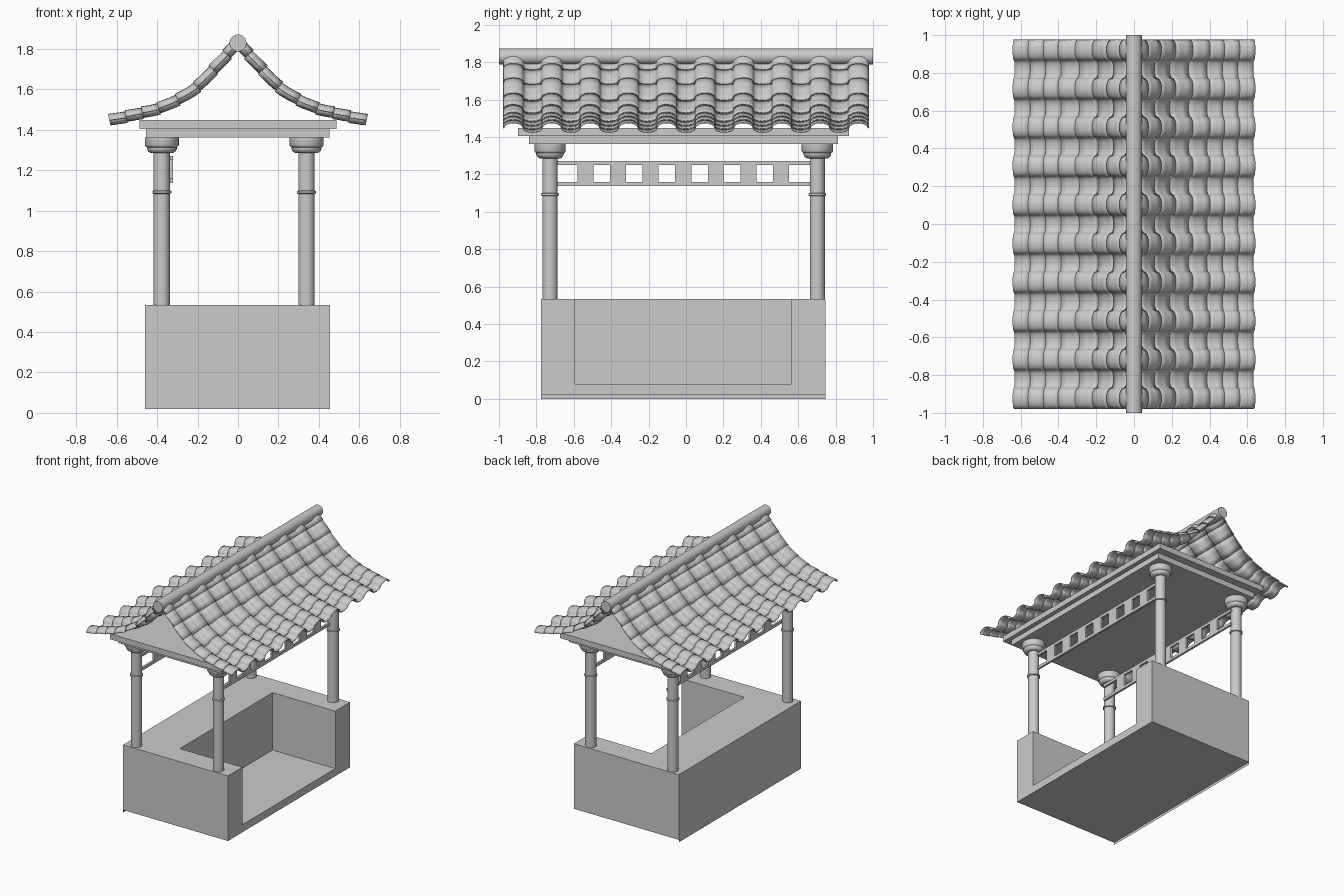
import bpy, bmesh, math
from mathutils import Vector, Matrix

if "Cube" in bpy.data.objects:
    bpy.data.objects.remove(bpy.data.objects["Cube"])


def finish(bm, name, smooth=False):
    bmesh.ops.recalc_face_normals(bm, faces=bm.faces)
    me = bpy.data.meshes.new(name)
    bm.to_mesh(me)
    bm.free()
    ob = bpy.data.objects.new(name, me)
    bpy.context.collection.objects.link(ob)
    if smooth:
        bpy.ops.object.select_all(action='DESELECT')
        ob.select_set(True)
        bpy.context.view_layer.objects.active = ob
        bpy.ops.object.shade_smooth_by_angle(angle=math.radians(40))
    return ob


def add_box(bm, lo, hi):
    lo, hi = Vector(lo), Vector(hi)
    vs = bmesh.ops.create_cube(bm, size=1)['verts']
    for v in vs:
        v.co = Vector([v.co[i] * (hi[i] - lo[i]) + (hi[i] + lo[i]) / 2 for i in range(3)])


def box(name, lo, hi):
    bm = bmesh.new()
    add_box(bm, lo, hi)
    return finish(bm, name)


# Counter base with an open recess on the +x side
base = box("counter_base", (-.46, -.775, .02), (.455, .747, .533))
cutter = box("recess_cutter", (-.092, -.594, .08), (.6, .562, .7))
cutter.hide_render = True
cutter.display_type = 'WIRE'
cut = base.modifiers.new("recess", 'BOOLEAN')
cut.object = cutter
cut.operation = 'DIFFERENCE'
cut.solver = 'EXACT'

# Thin skirt below the back wall
bm = bmesh.new()
bm.faces.new([bm.verts.new((-.46, y, z)) for y, z in
              ((-.775, 0), (.747, 0), (.747, .02), (-.775, .02))])
finish(bm, "back_skirt")

# Turned columns with a collar ring and stepped capital
PROFILE = [(0, .533), (.04, .533), (.04, 1.084), (.047, 1.087), (.047, 1.097), (.04, 1.1),
           (.04, 1.286), (.056, 1.286), (.068, 1.294), (.074, 1.306), (.074, 1.314),
           (.08, 1.318), (.084, 1.325), (.084, 1.362), (0, 1.362)]


def column(name, x, y):
    bm = bmesh.new()
    vs = [bm.verts.new((x + r, y, z)) for r, z in PROFILE]
    es = [bm.edges.new(p) for p in zip(vs, vs[1:])]
    bmesh.ops.spin(bm, geom=vs + es, cent=(x, y, 0), axis=(0, 0, 1),
                   angle=math.tau, steps=28, use_duplicate=False)
    bmesh.ops.remove_doubles(bm, verts=bm.verts, dist=1e-4)
    finish(bm, name, True)


for xn, x in (("left", -.377), ("right", .339)):
    for yn, y in (("front", -.727), ("back", .702)):
        column(f"{yn}_{xn}_column", x, y)

# Pierced frieze panels between the columns
for name, x in (("left_frieze", -.33), ("right_frieze", .33)):
    bm = bmesh.new()
    for z0, z1 in ((1.138, 1.16), (1.25, 1.272)):
        add_box(bm, (x - .008, -.727, z0), (x + .008, .702, z1))
    for i in range(7):
        y = -.538 + i * .1745
        add_box(bm, (x - .008, y - .043, 1.16), (x + .008, y + .043, 1.25))
    finish(bm, name)

# Stepped ceiling plates
box("lower_plate", (-.455, -.84, 1.362), (.452, .813, 1.405))
box("upper_plate", (-.487, -.897, 1.405), (.487, .872, 1.448))

# Ridge pole
bm = bmesh.new()
bmesh.ops.create_cone(bm, cap_ends=True, segments=32, radius1=.042, radius2=.042, depth=2,
                      matrix=Matrix.Translation((0, 0, 1.83)) @ Matrix.Rotation(math.pi / 2, 4, 'X'))
finish(bm, "ridge_pole", True)

# Roof slope curve, traced along the tile crests (x, z)
SLOPE = [Vector(p) for p in ((-.1, 1.97), (.012, 1.862), (.114, 1.747), (.237, 1.620), (.385, 1.539),
                             (.51, 1.504), (.642, 1.474), (.76, 1.45))]


def slope_at(t):
    # Catmull-Rom point and tangent for t in 0..1
    s = min(t, .99999) * (len(SLOPE) - 3)
    i, u = int(s), s - int(s)
    a, b, c, d = SLOPE[i:i + 4]
    k1, k2, k3 = c - a, 2 * a - 5 * b + 4 * c - d, 3 * b - a - 3 * c + d
    return b + .5 * (k1 * u + k2 * u * u + k3 * u ** 3), .5 * (k1 + 2 * k2 * u + 3 * k3 * u * u)


# Cross-section: ten half-round cover tiles with nine trough tiles between
WAVE = []
STEPS = 8
for i in range(19):
    w, h = (.0525, .03) if i % 2 == 0 else (.05, -.022)
    yc = -.923 + i * .1025
    for j in range(STEPS + (i == 18)):
        a = math.pi * j / STEPS
        WAVE.append((yc - w * math.cos(a), h * math.sin(a) - .03))

ROWS = 8


def roof_side(name, side):
    bm = bmesh.new()
    for r in range(ROWS):
        strips = []
        for k in range(4):
            p, tan = slope_at((r + k / 3) / ROWS)
            tan.normalize()
            n = Vector((-tan.y, tan.x))
            lift = -.004 + .006 * k / 3  # lower lip rides over the next row
            strips.append([bm.verts.new((side * (p + n * (h + lift)).x, y,
                                         (p + n * (h + lift)).y)) for y, h in WAVE])
        for s0, s1 in zip(strips, strips[1:]):
            for q in range(len(WAVE) - 1):
                f = (s0[q], s1[q], s1[q + 1], s0[q + 1])
                bm.faces.new(f if side > 0 else f[::-1])
    ob = finish(bm, name, True)
    m = ob.modifiers.new("tile_thickness", 'SOLIDIFY')
    m.thickness = .006
    m.offset = 0


roof_side("right_roof_tiles", 1)
roof_side("left_roof_tiles", -1)
